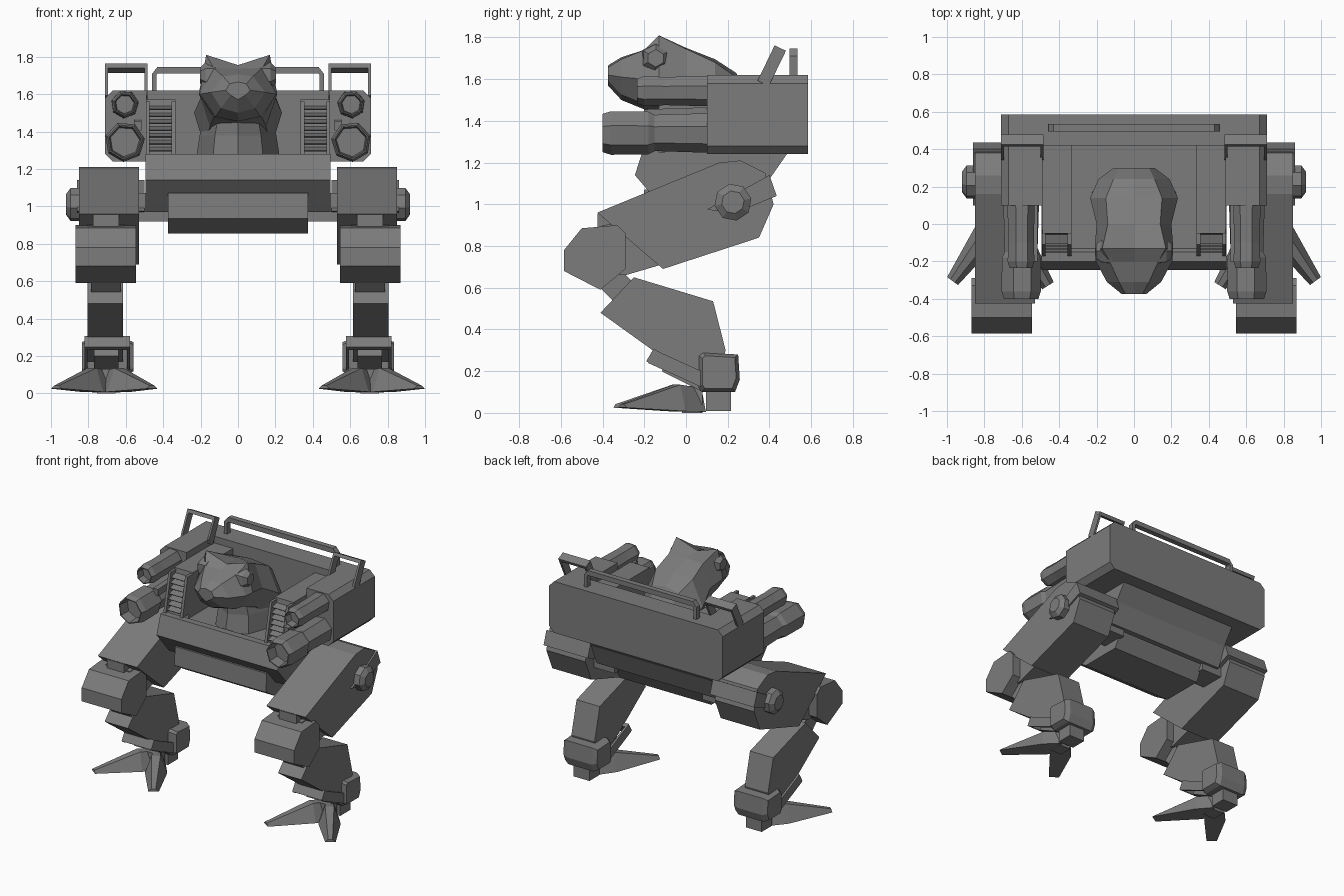
import bpy, bmesh, math
from mathutils import Vector

if "Cube" in bpy.data.objects:
    bpy.data.objects.remove(bpy.data.objects["Cube"])

grey = bpy.data.materials.new("steel_grey")
grey.diffuse_color = (0.2, 0.2, 0.2, 1)
grey.use_nodes = True
grey.node_tree.nodes["Principled BSDF"].inputs["Base Color"].default_value = grey.diffuse_color


def finish(name, bm, mirror=False):
    bmesh.ops.recalc_face_normals(bm, faces=bm.faces)
    me = bpy.data.meshes.new(name)
    bm.to_mesh(me)
    bm.free()
    me.materials.append(grey)
    ob = bpy.data.objects.new(name, me)
    bpy.context.collection.objects.link(ob)
    if mirror:
        ob.modifiers.new("Mirror", 'MIRROR').use_mirror_merge = False
    return ob


def loft(name, rings, mirror=False, caps=True):
    """Skin a list of equal-length point rings."""
    bm = bmesh.new()
    vs = [[bm.verts.new(p) for p in r] for r in rings]
    n = len(rings[0])
    for a, b in zip(vs, vs[1:]):
        for i in range(n):
            bm.faces.new((a[i], a[(i + 1) % n], b[(i + 1) % n], b[i]))
    if caps:
        bm.faces.new(vs[0])
        bm.faces.new(vs[-1])
    return finish(name, bm, mirror)


def slab(name, pts, x0, x1, mirror=False):
    """Extrude a (y, z) side profile across x."""
    return loft(name, [[(x, y, z) for y, z in pts] for x in (x0, x1)], mirror)


def box(name, x0, x1, y0, y1, z0, z1, mirror=False):
    return slab(name, [(y0, z0), (y1, z0), (y1, z1), (y0, z1)], x0, x1, mirror)


def ngon(cy, cz, r, n, turn=0.0):
    return [(cy + r * math.cos(turn + math.tau * i / n),
             cz + r * math.sin(turn + math.tau * i / n)) for i in range(n)]


def beam(name, p, q, side, w, h, mirror=False):
    """Rectangular bar from p to q; w along side, h across it."""
    p, q, s = Vector(p), Vector(q), Vector(side).normalized()
    u = (q - p).cross(s).normalized()
    corners = [s * a * w / 2 + u * b * h / 2 for a, b in ((-1, -1), (1, -1), (1, 1), (-1, 1))]
    return loft(name, [[c + e for c in corners] for e in (p, q)], mirror)


# hull with sloping nose, and the belly box below it
slab("hull", [(-.2, 1.28), (-.245, 1.14), (-.1, .97), (.34, .97), (.4, 1.12), (.49, 1.25),
              (-.13, 1.25), (-.15, 1.28)], -.495, .495)
slab("belly_box", [(-.2, 1.07), (-.21, .935), (-.08, .855), (.24, .855), (.3, .96), (.3, 1.07)], -.375, .375)

# rear box and side pods with chamfered outer edges
c = .04
outline = [(-.71, 1.24 + c), (-.71 + c, 1.24), (.71 - c, 1.24), (.71, 1.24 + c),
           (.71, 1.62 - c), (.71 - c, 1.62), (-.71 + c, 1.62), (-.71, 1.62 - c)]
loft("rear_box", [[(x, y, z) for x, z in outline] for y in (.42, .585)])
pod = [(.49, 1.24), (.71 - c, 1.24), (.71, 1.24 + c), (.71, 1.62 - c), (.71 - c, 1.62), (.49, 1.62)]
loft("side_pod", [[(x, y, z) for x, z in pod] for y in (.1, .42)], True)

# cockpit walls with slightly reclined louvred fronts
slab("cockpit_wall", [(-.1, 1.25), (.42, 1.25), (.42, 1.57), (-.05, 1.57)], .335, .49, True)
for x in (.345, .482):
    slab("vent_frame", [(-.17, 1.28), (-.05, 1.28), (-.03, 1.56), (-.11, 1.56)], x - .01, x + .01, True)
for i in range(7):
    z, y = 1.31 + i * .037, -.155 + i * .008
    slab("vent_louvre", [(y, z - .012), (y + .005, z - .018), (y + .1, z + .01), (y + .1, z + .018)],
         .355, .475, True)


# side cannons with hollow, thin-rimmed muzzles
def cannon(name, cx, cz, stations, n):
    rings = [[(x, y, z) for x, z in ngon(cx, cz, r, n, .3)] for y, r in stations]
    loft(name, rings, True)


cannon("lower_cannon", .605, 1.345, [(.1, .098), (-.15, .09), (-.18, .106), (-.36, .108), (-.4, .095),
                                     (-.4, .088), (-.32, .08)], 7)
cannon("upper_cannon", .605, 1.545, [(.1, .075), (-.1, .07), (-.2, .074), (-.235, .062),
                                     (-.235, .056), (-.18, .05)], 7)
beam("cannon_rib", (.535, .1, 1.44), (.535, -.2, 1.43), (1, 0, 0), .04, .05, True)

# rear rail and tilted side hoops
loft("rear_rail", [[(x, .515 + a, z + b) for a, b in ((-.02, -.018), (.02, -.018), (.02, .018), (-.02, .018))]
                   for x, z in ((-.46, 1.69), (-.43, 1.728), (.43, 1.728), (.46, 1.69))])
beam("rail_post", (.448, .515, 1.6), (.448, .515, 1.71), (1, 0, 0), .025, .04, True)
for x in (.492, .703):
    beam("hoop_post", (x, .37, 1.58), (x, .448, 1.74), (1, 0, 0), .015, .06, True)
beam("hoop_bar", (.485, .446, 1.738), (.711, .446, 1.738), (0, .44, .9), .025, .06, True)


# creature head: cross-sections from snout to nape
def section(y, w, top, bx, bz, mid, jx, bot):
    half = [(bx, bz), (w, mid), (jx, bot + .025)]
    return ([(0, y, top)] + [(x, y, z) for x, z in half] + [(0, y, bot)]
            + [(-x, y, z) for x, z in reversed(half)])


loft("head", [section(*s) for s in (
    (-.375, .065, 1.665, .045, 1.655, 1.62, .04, 1.57),
    (-.31, .145, 1.705, .08, 1.695, 1.61, .09, 1.5),
    (-.2, .205, 1.735, .13, 1.74, 1.6, .12, 1.455),
    (-.13, .21, 1.755, .17, 1.81, 1.6, .13, 1.45),
    (0, .2, 1.75, .14, 1.745, 1.58, .15, 1.4),
    (.14, .235, 1.695, .15, 1.68, 1.5, .18, 1.3),
    (.24, .19, 1.63, .11, 1.61, 1.45, .15, 1.27),
    (.3, .11, 1.52, .08, 1.5, 1.4, .09, 1.26))])
neck = [(-1, .6), (-.6, -.6), (0, -1), (.6, -.6), (1, .6), (.5, 1), (-.5, 1)]
loft("neck", [[(w * a, y + d * b, z) for a, b in neck] for z, w, y, d in
              ((1.25, .225, .05, .2), (1.38, .205, .04, .16), (1.54, .16, .03, .16))])
loft("eye", [[(x, y, z) for y, z in ngon(-.145, 1.7, r, 6, .5)]
             for x, r in ((.12, .075), (.175, .068), (.203, .042))], True)

# hips: axle, thigh, clamp and cap
box("hip_axle", .36, .54, .13, .32, .92, 1.07, True)
slab("thigh", [(-.425, .96), (.16, 1.2), (.26, 1.21), (.38, 1.15), (.42, 1.0), (.35, .84), (-.11, .69)],
     .53, .85, True)
slab("hip_clamp", [(.1, .975), (.4, 1.14), (.435, 1.04), (.3, .985), (.2, .96)], .5, .862, True)
loft("hip_cap", [[(x, y, z) for y, z in ngon(.225, 1.01, r, 8, .2)]
                 for x, r in ((.84, .09), (.895, .09), (.92, .055))], True)

# knees and their links
slab("knee_link_upper", [(-.4, .67), (-.29, .66), (-.12, .71), (-.2, .92), (-.4, .9)], .605, .805, True)
box("knee_tab", .635, .775, -.425, -.36, .86, .955, True)
slab("knee", [(-.585, .78), (-.5, .885), (-.33, .9), (-.29, .86), (-.29, .69), (-.41, .59), (-.585, .68)],
     .545, .87, True)
beam("knee_link_lower", (.705, -.4, .68), (.705, -.26, .54), (1, 0, 0), .16, .13, True)

# shins and ankles
slab("shin", [(-.25, .65), (.13, .535), (.19, .3), (.15, .18), (.05, .17), (-.09, .25), (-.41, .48)],
     .615, .805, True)
ankle = [(.06, .12), (.075, .1), (.235, .1), (.258, .16), (.25, .28), (.08, .29), (.06, .275)]
loft("ankle", [[(x, .16 + (y - .16) * k, .2 + (z - .2) * k) for y, z in ankle]
               for x, k in ((.56, .82), (.595, 1), (.8, 1), (.835, .82))], True)
box("heel", .64, .77, .095, .215, .01, .11, True)

# bar frame over the toes
for x in (.585, .812):
    beam("toe_frame_arm", (x, -.165, .27), (x, .1, .15), (1, 0, 0), .016, .07, True)
beam("toe_frame_bar", (.577, -.16, .27), (.82, -.16, .27), (0, .5, .86), .07, .03, True)
beam("ankle_link", (.705, -.1, .23), (.705, .1, .13), (1, 0, 0), .13, .07, True)

# two splayed wedge toes per foot
for name, tip in (("outer_toe", (.97, -.305)), ("inner_toe", (.46, -.33))):
    base, t = Vector((.705, .06, 0)), Vector((*tip, 0))
    d = (t - base).normalized()
    s = Vector((-d.y, d.x, 0))
    rings = []
    for p, w, lo, hi in ((base, .06, .005, .12), (base + d * .13, .075, .008, .135), (t, .036, .025, .042)):
        rings.append([p - s * w + Vector((0, 0, lo)), p + s * w + Vector((0, 0, lo)),
                      p + s * w * .4 + Vector((0, 0, hi)), p - s * w * .4 + Vector((0, 0, hi))])
    loft(name, rings, True)
box("foot_block", .655, .755, -.02, .08, 0, .13, True)
